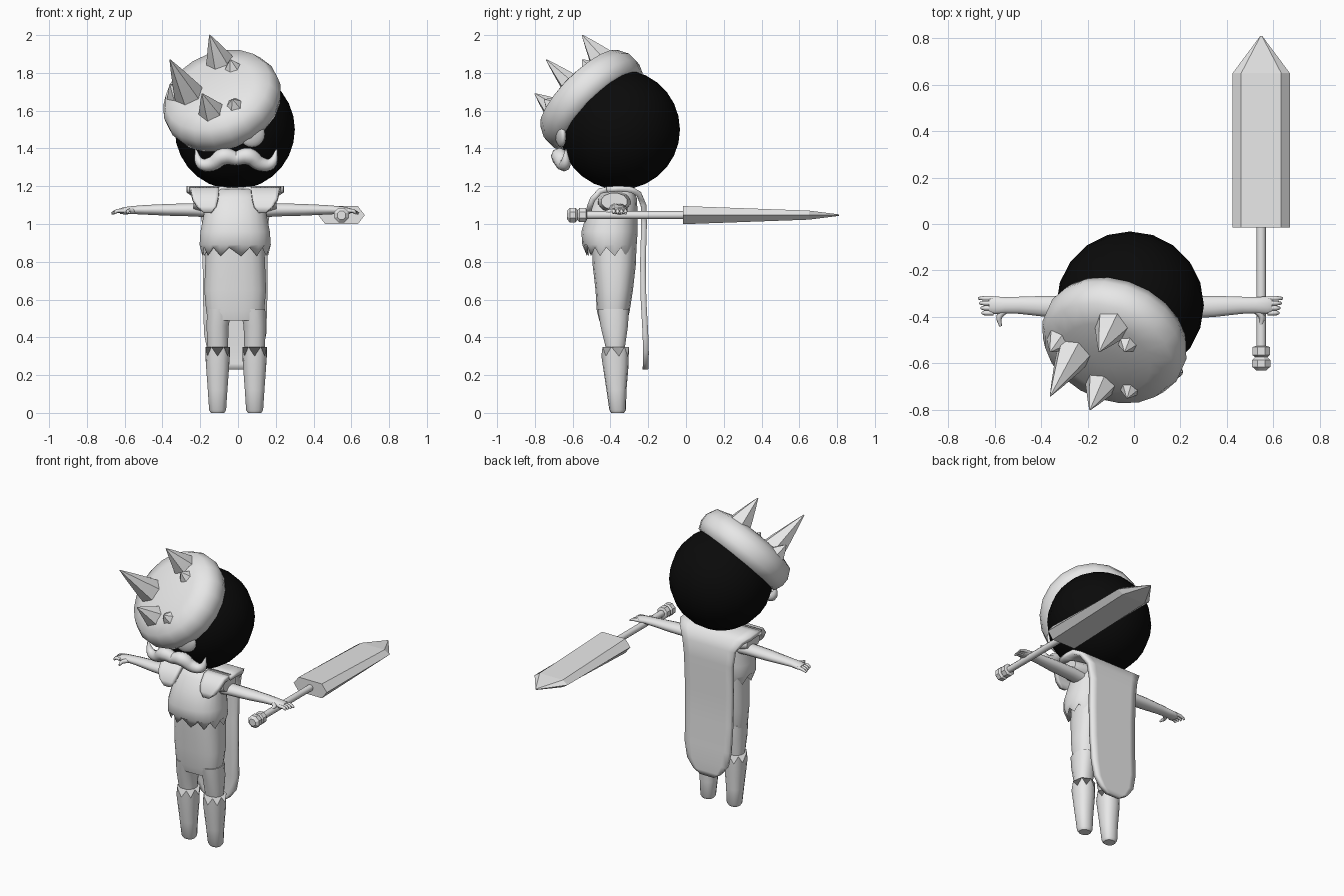
import bpy, bmesh, math
from mathutils import Vector, Matrix

cube = bpy.data.objects.get("Cube")
if cube:
    bpy.data.objects.remove(cube, do_unlink=True)


def material(name, v):
    m = bpy.data.materials.new(name)
    m.use_nodes = True
    m.diffuse_color = (v, v, v, 1)
    m.node_tree.nodes["Principled BSDF"].inputs["Base Color"].default_value = (v, v, v, 1)
    return m


GREY = material("light grey", 0.8)
BLACK = material("black", 0.003)
MID = -0.015  # symmetry plane of the body
SIDES = (("right", -1), ("left", 1))


def finish(name, bm, mat=GREY, angle=45, matrix=None):
    bmesh.ops.recalc_face_normals(bm, faces=bm.faces)
    if matrix:
        bm.transform(matrix)
    me = bpy.data.meshes.new(name)
    bm.to_mesh(me)
    bm.free()
    ob = bpy.data.objects.new(name, me)
    bpy.context.collection.objects.link(ob)
    me.materials.append(mat)
    bpy.ops.object.select_all(action='DESELECT')
    ob.select_set(True)
    bpy.context.view_layer.objects.active = ob
    if angle:
        bpy.ops.object.shade_smooth_by_angle(angle=math.radians(angle))
    return ob


def loft(name, rings, n=16, axis='z', zigzag=0, angle=45, matrix=None, power=1):
    """Skin rings (t, a, b, radius_a, radius_b) along an axis; zigzag serrates the first ring."""
    bm = bmesh.new()
    loops = []
    for k, (t, a, b, ra, rb) in enumerate(rings):
        loop = []
        for i in range(n):
            w = 2 * math.pi * (i + 0.5) / n
            c, s = math.cos(w), math.sin(w)
            u = a + ra * math.copysign(abs(c) ** power, c)
            v = b + rb * math.copysign(abs(s) ** power, s)
            q = t + (zigzag * (i % 2) if k == 0 else 0)
            loop.append(bm.verts.new({'z': (u, v, q), 'x': (q, u, v), 'y': (u, q, v)}[axis]))
        loops.append(loop)
    for p, q in zip(loops, loops[1:]):
        for i in range(n):
            j = (i + 1) % n
            bm.faces.new((p[i], p[j], q[j], q[i]))
    bm.faces.new(loops[0])
    bm.faces.new(loops[-1])
    return finish(name, bm, angle=angle, matrix=matrix)


def sheet(name, rows, thick=0.03, n=8):
    """Cloth strip through rows (y, z, x_min, x_max) with thickness."""
    bm = bmesh.new()
    grid = [[bm.verts.new((x0 + (x1 - x0) * i / n, y, z)) for i in range(n + 1)]
            for y, z, x0, x1 in rows]
    for p, q in zip(grid, grid[1:]):
        for i in range(n):
            bm.faces.new((p[i], p[i + 1], q[i + 1], q[i]))
    ob = finish(name, bm, angle=50)
    mod = ob.modifiers.new("thickness", 'SOLIDIFY')
    mod.thickness = thick
    mod.offset = 0
    return ob


def tube(name, points):
    """Tapered rounded tube through points (x, y, z, radius)."""
    cu = bpy.data.curves.new(name, 'CURVE')
    cu.dimensions = '3D'
    cu.bevel_depth = 1
    cu.bevel_resolution = 2
    cu.resolution_u = 5
    cu.use_fill_caps = True
    sp = cu.splines.new('BEZIER')
    sp.bezier_points.add(len(points) - 1)
    for bp, (x, y, z, r) in zip(sp.bezier_points, points):
        bp.co = (x, y, z)
        bp.radius = r
        bp.handle_left_type = bp.handle_right_type = 'AUTO'
    ob = bpy.data.objects.new(name, cu)
    bpy.context.collection.objects.link(ob)
    cu.materials.append(GREY)
    return ob


# Head
head_at = Vector((-0.017, -0.35, 1.5))
bm = bmesh.new()
bmesh.ops.create_uvsphere(bm, u_segments=20, v_segments=14, radius=0.318)
finish("head", bm, BLACK, 60, Matrix.Translation(head_at))

# Tilted crown: rolled band with a shallow cap
tilt = Vector((-0.3, -0.67, 0.68)).normalized()
crown_matrix = Matrix.Translation(head_at) @ tilt.to_track_quat('Z', 'Y').to_matrix().to_4x4()
profile = [(0.26, 0.14), (0.30, 0.15), (0.32, 0.20), (0.32, 0.25), (0.29, 0.31), (0.20, 0.34), (0.05, 0.35)]
loft("crown", [(h, 0, 0, r, r) for r, h in profile], 20, angle=60, matrix=crown_matrix)

# Crown points, each a four-sided horn leaning to its tip
tips = [(-0.15, -0.55, 2.0), (-0.36, -0.74, 1.87), (-0.19, -0.80, 1.69),
        (-0.03, -0.75, 1.66), (-0.04, -0.55, 1.87), (-0.36, -0.55, 1.74)]
for i, tip in enumerate(tips):
    p = crown_matrix.inverted() @ Vector(tip)
    rings = []
    for f, r in ((0, 0.10), (0.4, 0.065), (0.75, 0.03), (1, 0.003)):
        k = 0.85 + 0.15 * f
        rings.append((0.26 + (p.z - 0.26) * f, p.x * k, p.y * k, r, r))
    loft(f"crown_point_{i + 1}", rings, 6, angle=40, matrix=crown_matrix)

# Eyeglass
bm = bmesh.new()
bmesh.ops.create_uvsphere(bm, u_segments=20, v_segments=10, radius=0.07)
lens_turn = Vector((0.25, -0.95, -0.08)).to_track_quat('Z', 'Y').to_matrix().to_4x4()
finish("eyeglass", bm, GREY, 60, Matrix.Translation((0.075, -0.665, 1.475)) @ lens_turn
       @ Matrix.Diagonal((1, 1, 0.35, 1)))

# Moustache halves
for side, s in SIDES:
    tube(f"moustache_{side}", [(-0.01 + s * x, y, z, r) for x, y, z, r in (
        (-0.005, -0.67, 1.345, 0.036), (0.065, -0.67, 1.358, 0.046), (0.13, -0.65, 1.318, 0.038),
        (0.185, -0.64, 1.32, 0.03), (0.215, -0.635, 1.395, 0.004))])

# Shirt with serrated hem, and neck
loft("shirt", [(0.83, MID, -0.40, 0.175, 0.125), (0.89, MID, -0.405, 0.19, 0.145),
               (0.96, MID, -0.405, 0.185, 0.15), (1.06, MID, -0.39, 0.165, 0.135),
               (1.14, MID, -0.37, 0.15, 0.11), (1.185, MID, -0.36, 0.10, 0.08)],
     24, zigzag=0.045, angle=60, power=0.85)
loft("neck", [(1.15, MID, -0.36, 0.09, 0.08), (1.22, MID, -0.36, 0.08, 0.07)], 12)

# Trousers: hips and two legs
loft("hips", [(0.49, MID, -0.385, 0.145, 0.075), (0.54, MID, -0.385, 0.155, 0.088),
              (0.65, MID, -0.38, 0.165, 0.10), (0.78, MID, -0.38, 0.16, 0.115),
              (0.90, MID, -0.38, 0.155, 0.12)], 20, angle=60, power=0.75)
for side, s in SIDES:
    x = -0.01 + s * 0.098
    loft(f"trouser_leg_{side}", [(0.28, x, -0.37, 0.05, 0.045), (0.36, x, -0.375, 0.057, 0.055),
                                 (0.46, x, -0.38, 0.06, 0.075), (0.55, x - s * 0.01, -0.385, 0.068, 0.085)],
         12, angle=60, power=0.85)
    # Boots with serrated cuffs
    loft(f"boot_{side}", [(0.30, x, -0.375, 0.066, 0.073), (0.24, x, -0.372, 0.062, 0.067),
                          (0.12, x, -0.368, 0.053, 0.053), (0.015, x, -0.362, 0.046, 0.044),
                          (0, x, -0.362, 0.036, 0.034)], 14, zigzag=0.05, angle=50, power=0.85)

    # Arm, then fingers and thumb
    def out(d):
        return MID + s * d
    loft(f"arm_{side}", [(out(0.10), -0.365, 1.07, 0.05, 0.04), (out(0.22), -0.36, 1.075, 0.05, 0.036),
                         (out(0.36), -0.355, 1.075, 0.047, 0.032), (out(0.48), -0.35, 1.075, 0.038, 0.026),
                         (out(0.54), -0.35, 1.074, 0.036, 0.022), (out(0.59), -0.35, 1.07, 0.04, 0.02),
                         (out(0.61), -0.35, 1.068, 0.034, 0.014)], 12, 'x', angle=60)
    for i in range(4):
        y = -0.32 - i * 0.021
        tube(f"finger_{side}_{i + 1}", [(out(0.59), y, 1.07, 0.011), (out(0.63), y, 1.066, 0.010),
                                        (out(0.655 - 0.006 * i), y, 1.055, 0.006)])
    tube(f"thumb_{side}", [(out(0.54), -0.37, 1.07, 0.016), (out(0.565), -0.40, 1.066, 0.013),
                           (out(0.56), -0.44, 1.06, 0.006)])

    # Shoulder flap hanging in front of the cape
    flap = [(-0.40, 1.185, 0.085, 0.245), (-0.455, 1.175, 0.085, 0.235), (-0.495, 1.13, 0.09, 0.225),
            (-0.51, 1.09, 0.10, 0.20), (-0.515, 1.06, 0.125, 0.165)]
    sheet(f"shoulder_flap_{side}", [(y, z, *sorted((out(a), out(b)))) for y, z, a, b in flap])
    # Outer wall joining the flap to the shoulder
    loft(f"shoulder_{side}", [(out(0.09), -0.38, 1.12, 0.09, 0.06), (out(0.17), -0.38, 1.115, 0.085, 0.055),
                              (out(0.22), -0.38, 1.12, 0.07, 0.045)], 12, 'x', angle=60)

# Cape with rounded lower end, folding forward over the shoulders
cape = [(-0.215, 0.23, 0.05), (-0.213, 0.26, 0.10), (-0.212, 0.32, 0.145), (-0.215, 0.42, 0.165),
        (-0.225, 0.60, 0.17), (-0.228, 0.80, 0.172), (-0.222, 1.0, 0.175), (-0.225, 1.10, 0.19),
        (-0.25, 1.16, 0.23), (-0.29, 1.182, 0.258), (-0.36, 1.187, 0.258), (-0.42, 1.182, 0.255)]
sheet("cape", [(y, z, MID - w, MID + w) for y, z, w in cape])

# Great sword: pommel, collar, handle and bevelled blade
SX, SZ = 0.548, 1.047
loft("sword_pommel", [(y, SX, SZ, r, r) for y, r in
                      ((-0.63, 0.024), (-0.615, 0.042), (-0.585, 0.042), (-0.57, 0.024))], 8, 'y', angle=0)
loft("sword_collar", [(y, SX, SZ, r, r) for y, r in
                      ((-0.575, 0.026), (-0.565, 0.04), (-0.53, 0.04), (-0.525, 0.026))], 8, 'y', angle=0)
loft("sword_handle", [(-0.54, SX, SZ, 0.021, 0.021), (0.0, SX, SZ, 0.021, 0.021)], 10, 'y', angle=40)

bm = bmesh.new()
loops = []
for y, w, t in ((-0.015, 0.123, 0.048), (0.65, 0.123, 0.024), (0.81, 0.004, 0.004)):
    outline = [(-w, 0), (-0.7 * w, t), (0.7 * w, t), (w, 0), (0.7 * w, -t), (-0.7 * w, -t)]
    loops.append([bm.verts.new((SX + a, y, SZ + b)) for a, b in outline])
for p, q in zip(loops, loops[1:]):
    for i in range(6):
        bm.faces.new((p[i], p[i - 1], q[i - 1], q[i]))
bm.faces.new(loops[0])
bm.faces.new(loops[-1])
finish("sword_blade", bm, angle=0)
